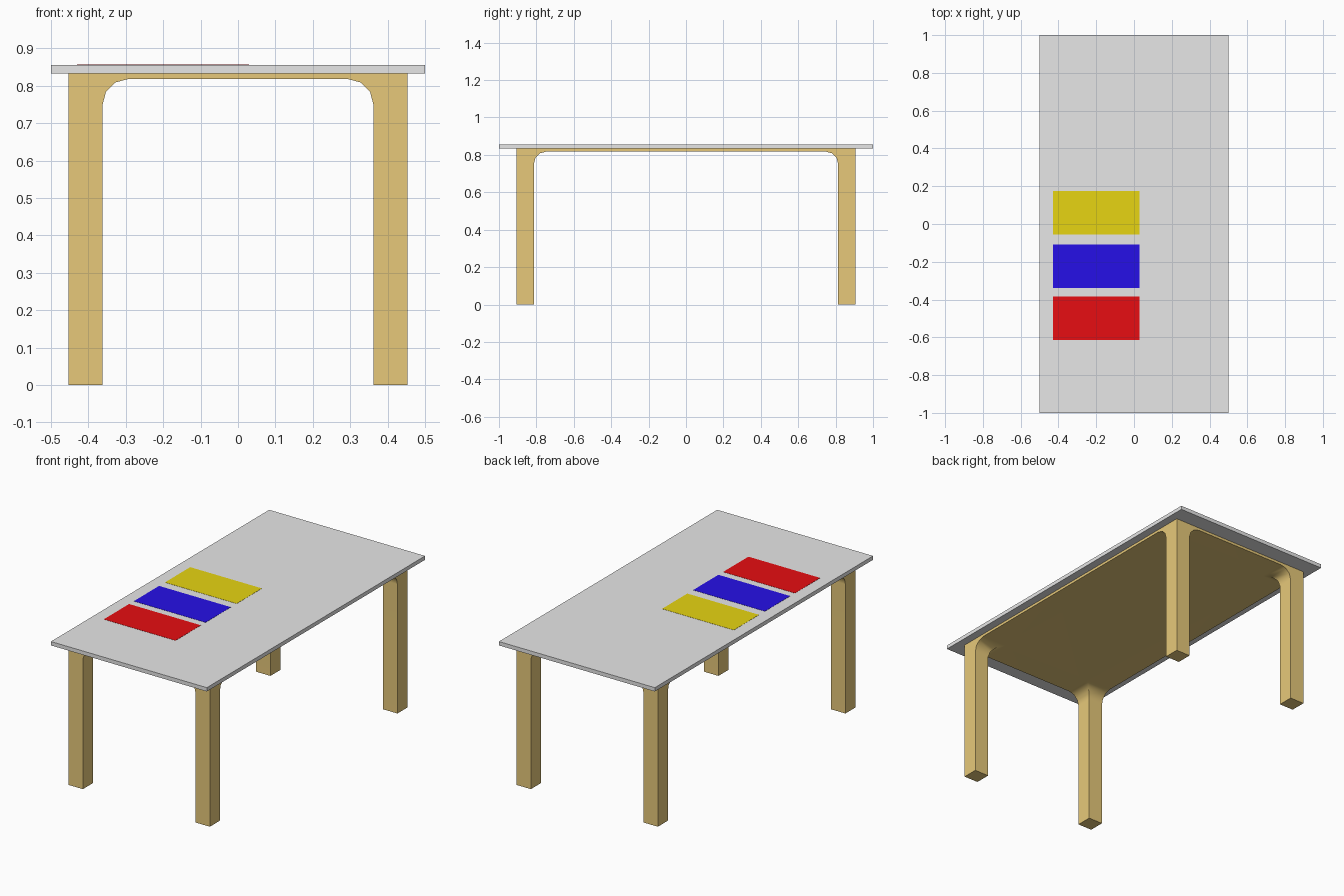
import bpy, bmesh, math

if "Cube" in bpy.data.objects:
    bpy.data.objects.remove(bpy.data.objects["Cube"])


def material(name, rgb):
    m = bpy.data.materials.new(name)
    m.diffuse_color = (*rgb, 1)
    m.use_nodes = True
    m.node_tree.nodes["Principled BSDF"].inputs["Base Color"].default_value = m.diffuse_color
    return m


grey = material("light_grey", (0.8, 0.8, 0.8))
wood = material("pale_wood", (0.8, 0.584, 0.195))
yellow = material("yellow", (0.8, 0.665, 0.006))
blue = material("blue", (0.019, 0.005, 0.8))
red = material("red", (0.8, 0.004, 0.006))


def box(name, lo, hi, mat):
    bpy.ops.mesh.primitive_cube_add(size=1, location=[(a + b) / 2 for a, b in zip(lo, hi)])
    ob = bpy.context.object
    ob.name = name
    ob.scale = [b - a for a, b in zip(lo, hi)]
    bpy.ops.object.transform_apply(location=False, rotation=False, scale=True)
    ob.data.materials.append(mat)
    return ob


# Table top and the three thin coloured mats on it
TOP = 0.8555
box("table_top", (-0.5, -1, 0.833), (0.5, 1, TOP), grey)
for name, y, mat in (("yellow_mat", -0.055, yellow), ("blue_mat", -0.34, blue), ("red_mat", -0.615, red)):
    box(name, (-0.43, y, TOP - 0.001), (0.03, y + 0.231, TOP + 0.001), mat)

# Wooden frame: thin plate with four legs that flare into it with a rounded fillet
OX, OY, LEG, R = 0.453, 0.905, 0.091, 0.068
UNDER, UPPER = 0.818, 0.833
levels = [(LEG, 0.0)]
for i in range(4):
    a = math.radians(30 * i)
    levels.append((LEG + R * (1 - math.cos(a)), UNDER - R + R * math.sin(a)))

bm = bmesh.new()


def quad(pts):
    bm.faces.new([bm.verts.new(p) for p in pts])


# Legs: stacked square rings growing inwards
for sx in (-1, 1):
    for sy in (-1, 1):
        rings = []
        for w, z in levels:
            xo, xi, yo, yi = sx * OX, sx * (OX - w), sy * OY, sy * (OY - w)
            rings.append([(xo, yo, z), (xi, yo, z), (xi, yi, z), (xo, yi, z)])
        quad(rings[0])
        for lo, hi in zip(rings, rings[1:]):
            for k in range(4):
                n = (k + 1) % 4
                quad([lo[k], lo[n], hi[n], hi[k]])

# Plate: 3 x 3 cells, corners of the underside left open for the legs
IN = LEG + R
xs = (-OX, -OX + IN, OX - IN, OX)
ys = (-OY, -OY + IN, OY - IN, OY)
for i in range(3):
    for j in range(3):
        for z in (UNDER, UPPER):
            if z == UPPER or i == 1 or j == 1:
                quad([(xs[i], ys[j], z), (xs[i + 1], ys[j], z),
                      (xs[i + 1], ys[j + 1], z), (xs[i], ys[j + 1], z)])
for k in range(3):
    for s in (-1, 1):
        quad([(xs[k], s * OY, UNDER), (xs[k + 1], s * OY, UNDER),
              (xs[k + 1], s * OY, UPPER), (xs[k], s * OY, UPPER)])
        quad([(s * OX, ys[k], UNDER), (s * OX, ys[k + 1], UNDER),
              (s * OX, ys[k + 1], UPPER), (s * OX, ys[k], UPPER)])

bmesh.ops.remove_doubles(bm, verts=bm.verts, dist=0.0002)
bmesh.ops.recalc_face_normals(bm, faces=bm.faces)
mesh = bpy.data.meshes.new("leg_frame")
bm.to_mesh(mesh)
bm.free()
mesh.materials.append(wood)
frame = bpy.data.objects.new("leg_frame", mesh)
bpy.context.collection.objects.link(frame)

# Smooth fillets, flat plate and leg faces
bpy.ops.object.select_all(action='DESELECT')
frame.select_set(True)
bpy.context.view_layer.objects.active = frame
bpy.ops.object.shade_smooth_by_angle(angle=math.radians(40))
wn = frame.modifiers.new("weighted_normals", 'WEIGHTED_NORMAL')
wn.keep_sharp = True
